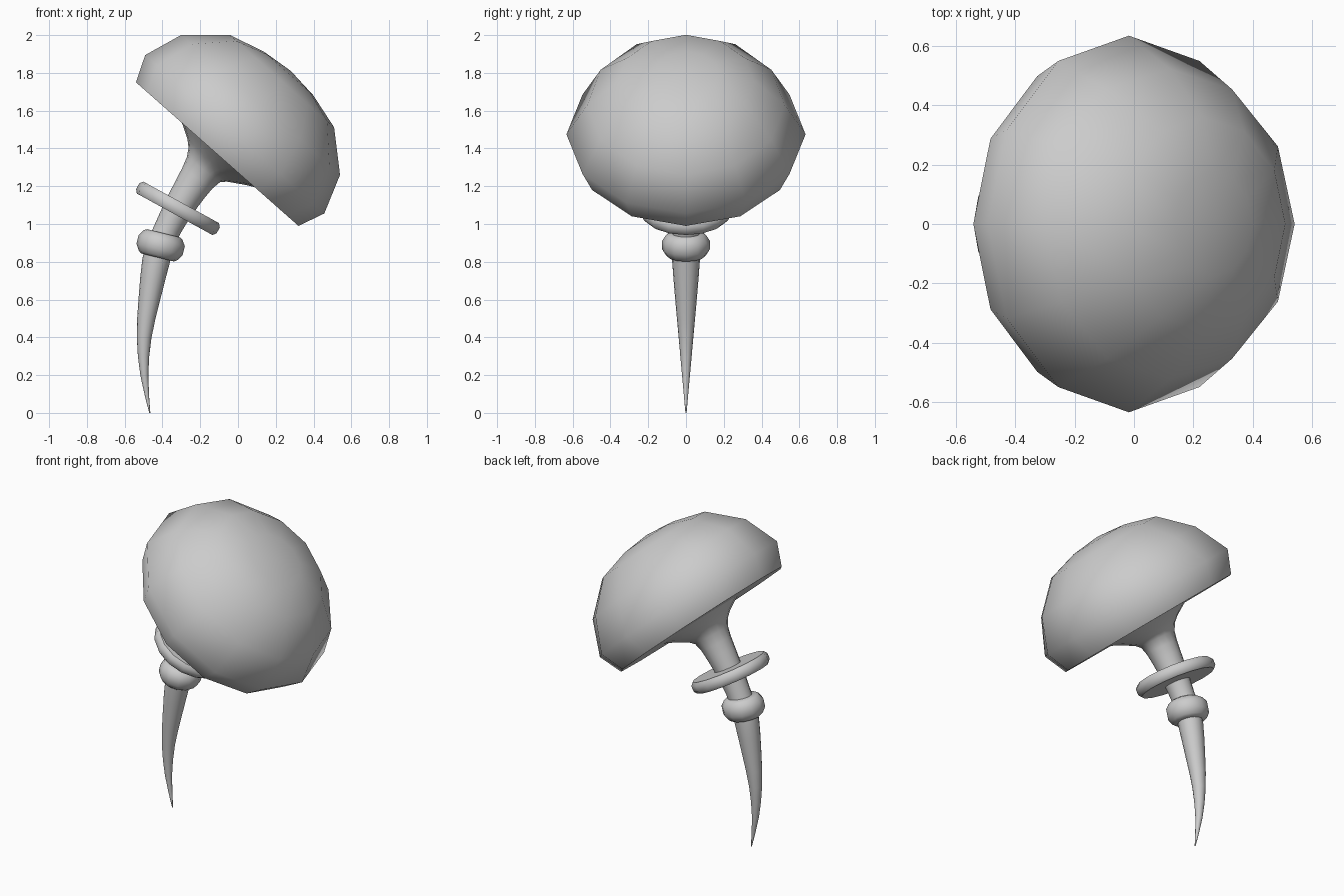
import bpy, bmesh, math
from mathutils import Vector

if "Cube" in bpy.data.objects:
    bpy.data.objects.remove(bpy.data.objects["Cube"])


def loft(name, rings, sides, smooth_angle):
    """Skin closed rings given as (centre, axis, radius, y_radius); axes lie in the XZ plane."""
    bm = bmesh.new()
    loops = []
    for c, axis, r, ry in rings:
        a = axis.normalized()
        e = Vector((a.z, 0, -a.x))
        loops.append([bm.verts.new(c + e * r * math.cos(t) + Vector((0, ry * math.sin(t), 0)))
                      for t in (2 * math.pi * i / sides for i in range(sides))])
    for lo, hi in zip(loops, loops[1:]):
        for i in range(sides):
            j = (i + 1) % sides
            bm.faces.new((lo[i], lo[j], hi[j], hi[i]))
    bm.faces.new(loops[0][::-1])
    bm.faces.new(loops[-1])
    bmesh.ops.remove_doubles(bm, verts=bm.verts, dist=0.0001)
    bmesh.ops.recalc_face_normals(bm, faces=bm.faces)
    me = bpy.data.meshes.new(name)
    bm.to_mesh(me)
    bm.free()
    ob = bpy.data.objects.new(name, me)
    bpy.context.collection.objects.link(ob)
    bpy.ops.object.select_all(action='DESELECT')
    ob.select_set(True)
    bpy.context.view_layer.objects.active = ob
    bpy.ops.object.shade_smooth_by_angle(angle=math.radians(smooth_angle))
    return ob


def turned(name, centre, axis, profile, sides, smooth_angle):
    """Straight lathe: profile rows are (height along axis, radius, y_radius)."""
    c, a = Vector(centre), Vector(axis).normalized()
    return loft(name, [(c + a * t, a, r, ry) for t, r, ry in profile], sides, smooth_angle)


# Tilted faceted cap with a flat underside
turned("cap", (-0.11, 0, 1.37), (0.662, 0, 0.749),
       [(0, 0.574, 0.574), (0.14, 0.633, 0.633), (0.348, 0.56, 0.522),
        (0.516, 0.37, 0.36), (0.57, 0.175, 0.175), (0.588, 0, 0)], 12, 60)

# Curved stem: flares under the cap, tapers to a point at the ground
path = [Vector(p) for p in (
    (-0.103, 1.377, 0.275), (-0.143, 1.333, 0.17), (-0.183, 1.288, 0.11),
    (-0.25, 1.19, 0.090), (-0.315, 1.083, 0.080), (-0.37, 0.98, 0.072),
    (-0.41, 0.885, 0.073), (-0.435, 0.8, 0.073), (-0.470, 0.6, 0.057),
    (-0.497, 0.4, 0.039), (-0.496, 0.2, 0.021), (-0.467, 0.0, 0.003))]
fine = []
for i in range(len(path) - 1):
    p0, p1, p2 = path[max(i - 1, 0)], path[i], path[i + 1]
    p3 = path[min(i + 2, len(path) - 1)]
    fine += [p1, (p1 + p2) * 0.5625 - (p0 + p3) * 0.0625]
fine.append(path[-1])
rings = []
for i, p in enumerate(fine):
    d = fine[max(i - 1, 0)] - fine[min(i + 1, len(fine) - 1)]
    rings.append((Vector((p.x, 0, p.y)), Vector((d.x, 0, d.y)), p.z, p.z))
loft("stem", rings, 16, 60)

# Wide thin skirt disk
turned("skirt_disk", (-0.318, 0, 1.083), (0.481, 0, 0.877),
       [(-0.036, 0.228, 0.228), (-0.018, 0.243, 0.243),
        (0.018, 0.243, 0.243), (0.036, 0.228, 0.228)], 16, 50)

# Small rounded collar below it
turned("collar", (-0.41, 0, 0.887), (0.24, 0, 0.97),
       [(-0.066, 0.090, 0.090), (-0.054, 0.106, 0.106), (-0.022, 0.126, 0.126),
        (0.026, 0.126, 0.126), (0.056, 0.106, 0.106), (0.066, 0.090, 0.090)], 12, 50)
